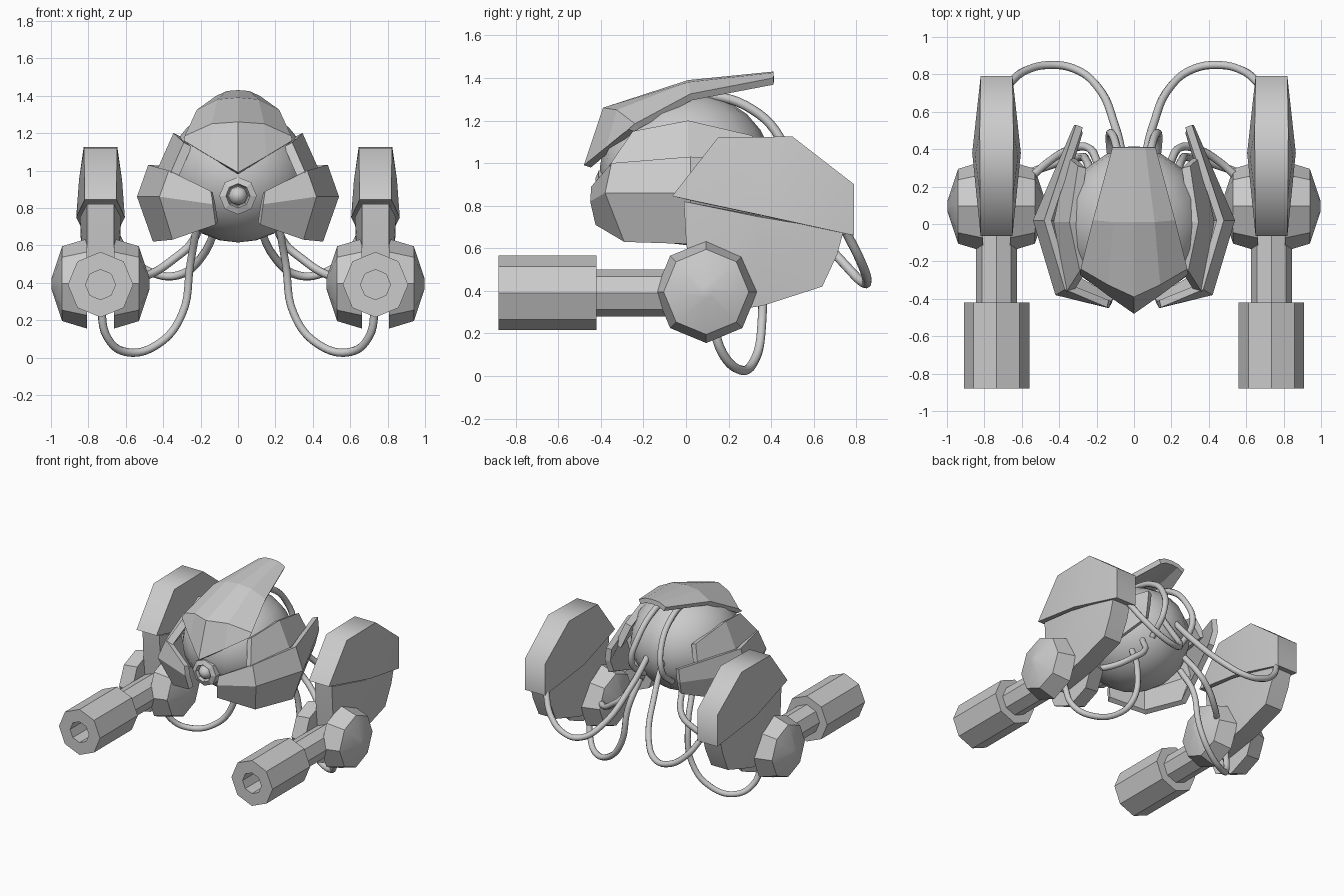
import bpy, bmesh
from math import cos, sin, pi, radians

if "Cube" in bpy.data.objects:
    bpy.data.objects.remove(bpy.data.objects["Cube"])


def finish(name, bm, mirror=True, thick=0, smooth=None, recalc=True):
    if recalc:
        bmesh.ops.recalc_face_normals(bm, faces=bm.faces)
    me = bpy.data.meshes.new(name)
    bm.to_mesh(me)
    bm.free()
    ob = bpy.data.objects.new(name, me)
    bpy.context.collection.objects.link(ob)
    if smooth:
        bpy.ops.object.select_all(action='DESELECT')
        ob.select_set(True)
        bpy.context.view_layer.objects.active = ob
        bpy.ops.object.shade_smooth_by_angle(angle=radians(smooth))
    if mirror:
        ob.modifiers.new("mirror", 'MIRROR').use_axis = (True, False, False)
    if thick:
        m = ob.modifiers.new("thickness", 'SOLIDIFY')
        m.thickness, m.offset = thick, -1
    return ob


def plate(name, stations, thick):
    """Bent armour sheet: stations run front to back, each a row of points."""
    bm = bmesh.new()
    g = [[bm.verts.new(p) for p in row] for row in stations]
    for a, b in zip(g, g[1:]):
        for i in range(len(a) - 1):
            bm.faces.new((a[i], a[i + 1], b[i + 1], b[i]))
    finish(name, bm, thick=thick, recalc=False)


def hull(name, cx, pts, smooth=None):
    """Convex block from side-view points (y, z, half width in x)."""
    bm = bmesh.new()
    for y, z, h in pts:
        for s in (-1, 1):
            bm.verts.new((cx + s * h, y, z))
    r = bmesh.ops.convex_hull(bm, input=bm.verts)
    junk = {v for v in r["geom_interior"] if isinstance(v, bmesh.types.BMVert)}
    bmesh.ops.delete(bm, geom=list(junk), context='VERTS')
    bmesh.ops.dissolve_limit(bm, angle_limit=radians(2), verts=bm.verts, edges=bm.edges)
    finish(name, bm, smooth=smooth)


def lathe(name, axis, centre, rings, mirror=True, sides=8, smooth=None):
    """Eight-sided turned part; rings are (position on axis, radius)."""
    bm = bmesh.new()
    loops = []
    for pos, r in rings:
        loop = []
        for k in range(sides):
            c, s = r * cos(2 * pi * k / sides), r * sin(2 * pi * k / sides)
            co = (pos, centre[0] + c, centre[1] + s) if axis == 'x' else \
                 (centre[0] + c, pos, centre[1] + s)
            loop.append(bm.verts.new(co))
        loops.append(loop)
    for a, b in zip(loops, loops[1:]):
        for k in range(sides):
            j = (k + 1) % sides
            bm.faces.new((a[k], a[j], b[j], b[k]))
    bm.faces.new(loops[0])
    bm.faces.new(loops[-1])
    finish(name, bm, mirror, smooth=smooth)


def cable(name, pts, r=0.022):
    for side, s in (("left", -1), ("right", 1)):
        cu = bpy.data.curves.new(name + "_" + side, 'CURVE')
        cu.dimensions = '3D'
        cu.bevel_depth, cu.bevel_resolution, cu.resolution_u = r, 2, 6
        cu.use_fill_caps = True
        sp = cu.splines.new('BEZIER')
        sp.bezier_points.add(len(pts) - 1)
        for b, (x, y, z) in zip(sp.bezier_points, pts):
            b.co = (s * x, y, z)
            b.handle_left_type = b.handle_right_type = 'AUTO'
        bpy.context.collection.objects.link(bpy.data.objects.new(cu.name, cu))


# Round body
bm = bmesh.new()
bmesh.ops.create_uvsphere(bm, u_segments=16, v_segments=12, radius=1)
bmesh.ops.scale(bm, vec=(0.385, 0.405, 0.36), verts=bm.verts)
bmesh.ops.translate(bm, vec=(0, 0, 0.975), verts=bm.verts)
finish("body", bm, mirror=False, smooth=40)

# Eye: octagonal socket and lens
lathe("eye_socket", 'y', (0, 0.865), [(-0.3, 0.1), (-0.41, 0.1), (-0.425, 0.065), (-0.39, 0.055)], mirror=False)
lathe("eye_lens", 'y', (0, 0.865), [(-0.36, 0.055), (-0.41, 0.05), (-0.44, 0.02)], mirror=False, smooth=50)

# Pointed hood over the top of the body
plate("hood", [
    [(0, -0.48, 0.99), (0.15, -0.375, 1.075), (0.29, -0.27, 1.16)],
    [(0, -0.39, 1.26), (0.14, -0.325, 1.25), (0.285, -0.24, 1.185)],
    [(0, 0.01, 1.39), (0.11, 0.01, 1.38), (0.22, 0.02, 1.325)],
    [(0, 0.41, 1.43), (0.06, 0.41, 1.425), (0.115, 0.41, 1.40)]], 0.035)

# Wrap-around cheek armour
plate("cheek_plate", [
    [(0.145, -0.445, 0.89), (0.135, -0.45, 0.82), (0.12, -0.425, 0.71)],
    [(0.37, -0.35, 1.0), (0.42, -0.38, 0.86), (0.35, -0.29, 0.63)],
    [(0.48, 0.02, 1.03), (0.54, 0.02, 0.86), (0.455, 0.02, 0.62)],
    [(0.31, 0.53, 1.02), (0.32, 0.53, 0.92), (0.31, 0.50, 0.82)]], 0.04)

# Upper side armour between cheeks and hood
plate("temple_plate", [
    [(0.29, -0.25, 1.15), (0.36, -0.36, 0.99)],
    [(0.345, 0.01, 1.20), (0.43, 0.01, 1.01)],
    [(0.30, 0.31, 1.13), (0.355, 0.36, 0.97)]], 0.05)

AX = 0.735  # arm centre in x

# Shoulder armour
hull("shoulder_armour", AX, [
    (-0.065, 0.845, 0.085), (0.15, 1.12, 0.088), (0.5, 1.125, 0.09),
    (0.79, 0.90, 0.085), (0.79, 0.66, 0.085), (0.02, 0.825, 0.09),
    (0.38, 0.75, 0.13), (0.36, 0.95, 0.115)], smooth=60)

# Upper arm hanging inside the shoulder armour
hull("upper_arm", AX, [
    (-0.01, 0.82, 0.072), (0.0, 0.64, 0.072), (0.04, 0.28, 0.072),
    (0.36, 0.33, 0.072), (0.64, 0.42, 0.072), (0.71, 0.57, 0.075),
    (0.74, 0.68, 0.075), (0.33, 0.75, 0.11), (0.35, 0.62, 0.105)], smooth=40)

# Elbow pads on both sides of each arm
for label, d in (("outer", 1), ("inner", -1)):
    lathe("elbow_pad_" + label, 'x', (0.095, 0.395),
          [(AX + d * 0.072, 0.24), (AX + d * 0.205, 0.2), (AX + d * 0.262, 0.03)], smooth=30)

# Forearm and hollow gun barrel
lathe("gun_barrel", 'y', (AX, 0.39),
      [(-0.68, 0.08), (-0.88, 0.08), (-0.88, 0.175), (-0.42, 0.175), (-0.42, 0.11), (0.1, 0.11)])

# Hanging cables
cable("shoulder_cable", [(0.06, 0.36, 0.98), (0.10, 0.52, 0.78), (0.20, 0.74, 0.53), (0.32, 0.83, 0.44),
                         (0.45, 0.85, 0.45), (0.58, 0.82, 0.54), (0.67, 0.75, 0.68)])
cable("elbow_loop_cable", [(0.22, 0.24, 0.70), (0.255, 0.34, 0.50), (0.30, 0.355, 0.23), (0.43, 0.32, 0.07),
                           (0.60, 0.25, 0.03), (0.70, 0.17, 0.11), (0.735, 0.12, 0.28)])
cable("elbow_short_cable", [(0.19, 0.32, 0.76), (0.25, 0.41, 0.61), (0.34, 0.40, 0.53), (0.46, 0.33, 0.45),
                            (0.58, 0.22, 0.42)])
cable("neck_cable", [(0.07, 0.06, 1.33), (0.08, 0.28, 1.27), (0.10, 0.44, 1.12), (0.13, 0.48, 0.94),
                     (0.12, 0.34, 0.80)])
